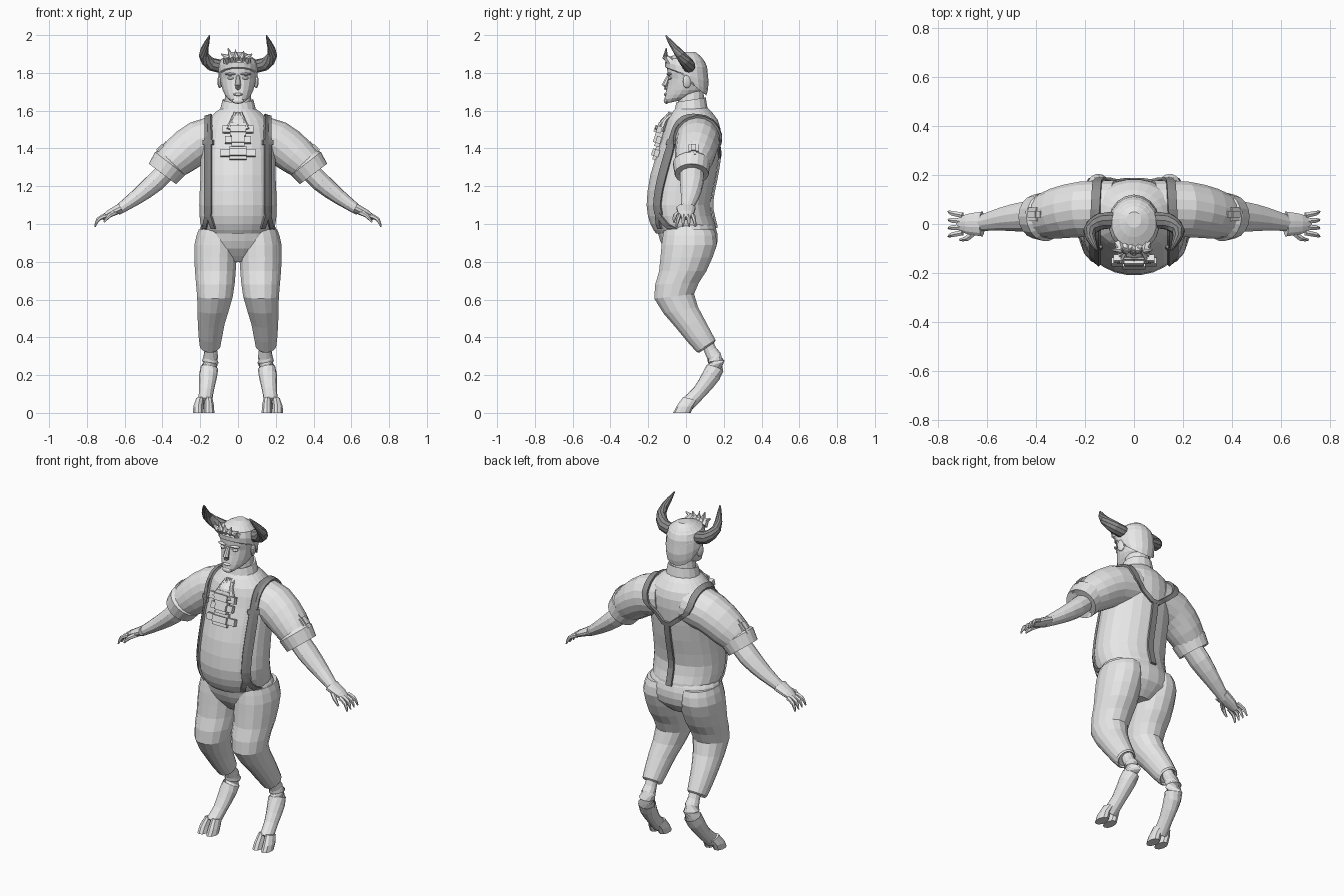
import bpy, bmesh, math
from mathutils import Vector, Matrix
from mathutils.bvhtree import BVHTree

if "Cube" in bpy.data.objects:
    bpy.data.objects.remove(bpy.data.objects["Cube"])


def material(name, value):
    mat = bpy.data.materials.new(name)
    mat.use_nodes = True
    colour = (value, value, value, 1)
    mat.diffuse_color = colour
    mat.node_tree.nodes["Principled BSDF"].inputs["Base Color"].default_value = colour
    return mat


pale = material("pale_grey", 0.8)
strap_grey = material("strap_grey", 0.27)
horn_grey = material("horn_grey", 0.25)


def finish(name, bm, mat, mirror):
    bmesh.ops.recalc_face_normals(bm, faces=bm.faces)
    mesh = bpy.data.meshes.new(name)
    bm.to_mesh(mesh)
    bm.free()
    mesh.materials.append(mat)
    ob = bpy.data.objects.new(name, mesh)
    bpy.context.collection.objects.link(ob)
    if mirror:
        ob.modifiers.new("mirror", 'MIRROR')
    return ob


def smooth(keys, steps):
    # Flowing in-between values for a short list of keys
    keys = [Vector(k) for k in keys]
    padded = [keys[0]] + keys + [keys[-1]]
    out = []
    for a, b, c, d in zip(padded, padded[1:], padded[2:], padded[3:]):
        for i in range(steps):
            t = i / steps
            start, end = (c - a) / 2, (d - b) / 2
            ease = t * t * (3 - 2 * t)
            out.append(b.lerp(c, ease) + start * t * (1 - t) ** 2 - end * t * t * (1 - t))
    return out + [keys[-1]]


def circle(n):
    angles = [math.tau * (i + 0.5) / n for i in range(n)]
    return [(math.cos(a), math.sin(a)) for a in angles]


def skin(bm, rings):
    # Bridge closed rings of points and cap both ends
    loops = [[bm.verts.new(p) for p in ring] for ring in rings]
    for a, b in zip(loops, loops[1:]):
        for i in range(len(a)):
            j = (i + 1) % len(a)
            bm.faces.new((a[i], a[j], b[j], b[i]))
    bm.faces.new(loops[0])
    bm.faces.new(loops[-1])


def level(z, width, front, back, x=0, rise=0):
    # Oval section, lifted by rise from its front to its back
    return x, width, front, z, back, z + rise


def loft(name, sections, n=18, steps=2, mirror=False):
    rings = []
    for x, width, front, low, back, high in smooth(sections, steps):
        near, far = Vector((x, front, low)), Vector((x, back, high))
        rings.append([near.lerp(far, (1 + v) / 2) + Vector((u * width, 0, 0)) for u, v in circle(n)])
    bm = bmesh.new()
    skin(bm, rings)
    return finish(name, bm, pale, mirror)


def tubes(name, paths, mat=pale, n=8, steps=2, wide=1, mirror=False):
    # Tapering tubes through (x, y, z, radius) points
    bm = bmesh.new()
    for path in paths:
        keys = smooth(path, steps)
        points = [k.to_3d() for k in keys]
        rings = []
        for i, p in enumerate(points):
            heading = points[min(i + 1, len(points) - 1)] - points[max(i - 1, 0)]
            turn = heading.to_track_quat('Z', 'Y')
            rings.append([p + turn @ Vector((u * wide, v, 0)) * keys[i].w for u, v in circle(n)])
        skin(bm, rings)
    return finish(name, bm, mat, mirror)


def blob(name, place, size, tilt=0, axis='X', mirror=False, box=False):
    # Ellipsoid or rounded box
    bm = bmesh.new()
    if box:
        bmesh.ops.create_cube(bm, size=2)
        bmesh.ops.bevel(bm, geom=bm.edges[:], offset=0.5, segments=2, affect='EDGES')
    else:
        bmesh.ops.create_uvsphere(bm, u_segments=12, v_segments=8, radius=1)
    bm.transform(Matrix.Translation(place) @ Matrix.Rotation(tilt, 4, axis) @ Matrix.Diagonal((*size, 1)))
    return finish(name, bm, pale, mirror)


# Shirt body with its round belly, and rolled sleeves
shirt = loft("shirt", [
    level(.95, .18, -.16, .16), level(1, .2, -.19, .155), level(1.1, .207, -.21, .13),
    level(1.26, .2, -.19, .16), level(1.45, .195, -.13, .185), level(1.55, .165, -.1, .17),
    level(1.62, .08, -.05, .11)], n=24)
sleeves = tubes("sleeves", [[
    (.08, .06, 1.46, .12), (.21, .06, 1.43, .115), (.31, .045, 1.36, .105), (.37, .03, 1.31, .09)]],
    n=18, mirror=True)
tubes("sleeve_cuffs", [[
    (.35, .03, 1.33, .085), (.36, .03, 1.32, .1), (.4, .03, 1.265, .09), (.39, .03, 1.28, .06)]],
    n=18, steps=1, mirror=True)
blob("sleeve_tabs", (.41, .04, 1.4), (.012, .027, .045), tilt=-.75, axis='Y', mirror=True, box=True)

# Bare forearms, palms and fingers
tubes("forearms", [[
    (.36, .03, 1.3, .052), (.44, .03, 1.22, .053), (.54, .02, 1.14, .04), (.64, 0, 1.07, .025)]],
    n=12, wide=1.2, mirror=True)
tubes("palms", [[(.62, 0, 1.085, .026), (.68, 0, 1.055, .021), (.72, 0, 1.03, .012)]],
      n=12, wide=2, mirror=True)
fingers = [[(.7, y, 1.045, .012), (.74, y * 1.2, 1.025, .011), (.757, y * 1.4, .985, .004)]
           for y in (-.036, -.012, .012, .036)]
thumb = [(.64, -.02, 1.065, .015), (.68, -.058, 1.045, .012), (.71, -.064, 1.01, .005)]
tubes("fingers", fingers + [thumb], n=6, mirror=True)

# Trousers
loft("trouser_seat", [
    level(1, .19, -.15, .15), level(.95, .215, -.15, .168), level(.87, .21, -.12, .16),
    level(.8, .1, -.06, .09)], n=20)
loft("trouser_legs", [
    level(.97, .1, -.12, .15, x=.11), level(.89, .115, -.132, .166, x=.118),
    level(.75, .11, -.145, .11, x=.12), level(.605, .096, -.17, .045, x=.122, rise=.025),
    level(.45, .072, -.055, .1, x=.142, rise=.045), level(.322, .055, .055, .157, x=.148, rise=.065),
    level(.33, .04, .07, .145, x=.148, rise=.05)], n=16, mirror=True)

# Goat shanks and cloven hooves
tubes("shanks", [[
    (.142, .1, .4, .033), (.143, .13, .33, .034), (.146, .16, .27, .045), (.158, .135, .2, .048),
    (.168, .07, .11, .038), (.177, .01, .05, .04)]], n=12, mirror=True)
for name, x, spread in (("inner_hooves", .156, -.003), ("outer_hooves", .2, .01)):
    loft(name, [level(.085, .022, -.015, .06, x=x, rise=-.02), level(.035, .028, -.05, .04, x=x + spread),
                level(0, .029, -.068, .025, x=x + spread)], n=10, steps=1, mirror=True)

# Neck, collar and head
loft("neck", [level(1.58, .08, -.045, .105), level(1.72, .065, -.04, .09)], n=14)
loft("collar", [level(1.59, .1, -.065, .12), level(1.645, .083, -.052, .106, rise=.025),
                level(1.64, .07, -.04, .096, rise=.025)], n=16, steps=1)
loft("head", [
    level(1.637, .03, -.108, -.02, rise=.02), level(1.66, .06, -.114, .05, rise=.02),
    level(1.71, .083, -.105, .1), level(1.77, .096, -.094, .112), level(1.83, .1, -.1, .112),
    level(1.88, .075, -.06, .085), level(1.9, .03, -.01, .045)])
loft("hair_cap", [
    level(1.8, .09, -.04, .108, rise=-.12), level(1.83, .105, -.11, .12, rise=-.08),
    level(1.88, .092, -.095, .1, rise=-.02), level(1.91, .03, -.015, .05)])
locks = [[(x, -.08, 1.86, .022), (x, -.11, 1.885, .016), (x * 1.5, -.105, tip, .003)]
         for x, tip in ((-.06, 1.9), (-.035, 1.93), (-.01, 1.925), (.02, 1.915), (.05, 1.9))]
tubes("hair_tuft", locks, n=6, steps=1)
tubes("nose", [[(0, -.09, 1.785, .009), (0, -.114, 1.733, .017), (0, -.1, 1.72, .012)]])
blob("lips", (0, -.106, 1.686), (.026, .012, .008))
blob("chin", (0, -.104, 1.652), (.03, .014, .016))
blob("brows", (.042, -.09, 1.794), (.03, .012, .007), tilt=.25, axis='Z', mirror=True)
blob("eyes", (.04, -.086, 1.772), (.017, .01, .008), tilt=.25, axis='Z', mirror=True)
blob("ears", (.096, .005, 1.755), (.012, .024, .036), tilt=.3, axis='Z', mirror=True)

# Curved horns
tubes("horns", [[
    (.07, .015, 1.835, .034), (.14, .01, 1.845, .035), (.182, -.03, 1.895, .026),
    (.165, -.08, 1.96, .014), (.15, -.107, 1.998, .003)]], mat=horn_grey, n=10, mirror=True)

# Layered cravat
loft("cravat_knot", [level(1.59, .028, -.085, -.04), level(1.55, .045, -.135, -.09),
                     level(1.49, .08, -.155, -.11)], n=10)
for name, z, y, width in (("upper_ruffle", 1.5, -.142, .083), ("middle_ruffle", 1.445, -.145, .07),
                          ("lower_ruffle", 1.375, -.155, .092)):
    blob(name, (0, y, z), (width, .026, .037), tilt=-.3, box=True)
folds = [[(x * .3, -.085, 1.59, .008), (x, -.155, 1.5, .012)] for x in (-.05, 0, .05)]
tubes("cravat_folds", folds, n=6)

# Braces wrapped on to the shirt and sleeves
verts, faces = [], []
for ob in (shirt, sleeves):
    base = len(verts)
    verts += [v.co.copy() for v in ob.data.vertices]
    faces += [[base + i for i in p.vertices] for p in ob.data.polygons]
surface = BVHTree.FromPolygons(verts, faces)


def strap(name, stops, width=.018, mirror=True, steps=8):
    # Stop: x, height of the aim point, wrap angle (0 front, 180 back)
    bm = bmesh.new()
    samples = [Vector(a).lerp(Vector(b), k / steps) for a, b in zip(stops, stops[1:]) for k in range(steps)]
    rows = []
    for x, z, angle in samples + [Vector(stops[-1])]:
        turn = math.radians(angle)
        out = Vector((0, -math.cos(turn), math.sin(turn)))
        row = []
        for side in (-1, 0, 1):
            aim = Vector((x + side * width, .04, z))
            hit = surface.ray_cast(aim + out * .6, -out)[0] or aim + out * .1
            row.append(bm.verts.new(hit + out * .007))
        rows.append(row)
    for a, b in zip(rows, rows[1:]):
        for i in (0, 1):
            bm.faces.new((a[i], a[i + 1], b[i + 1], b[i]))
    ob = finish(name, bm, strap_grey, mirror)
    thickness = ob.modifiers.new("thickness", 'SOLIDIFY')
    thickness.thickness, thickness.offset = .012, 0


x, chest, front, back = .158, 1.42, 0, 180
strap("braces", [(x, 1.05, front), (x, chest, front), (x, chest, 90), (.15, chest, 150),
                 (.13, 1.45, back), (.012, 1.35, back)])
strap("back_brace", [(0, 1.37, back), (0, .98, back)], mirror=False)
for name, end in (("inner_brace_ends", .13), ("outer_brace_ends", .178)):
    strap(name, [(x, 1.06, front), (end, .975, front)], width=.011)
strap("brace_buckles", [(x, chest, front), (x, 1.445, front)], width=.027)
